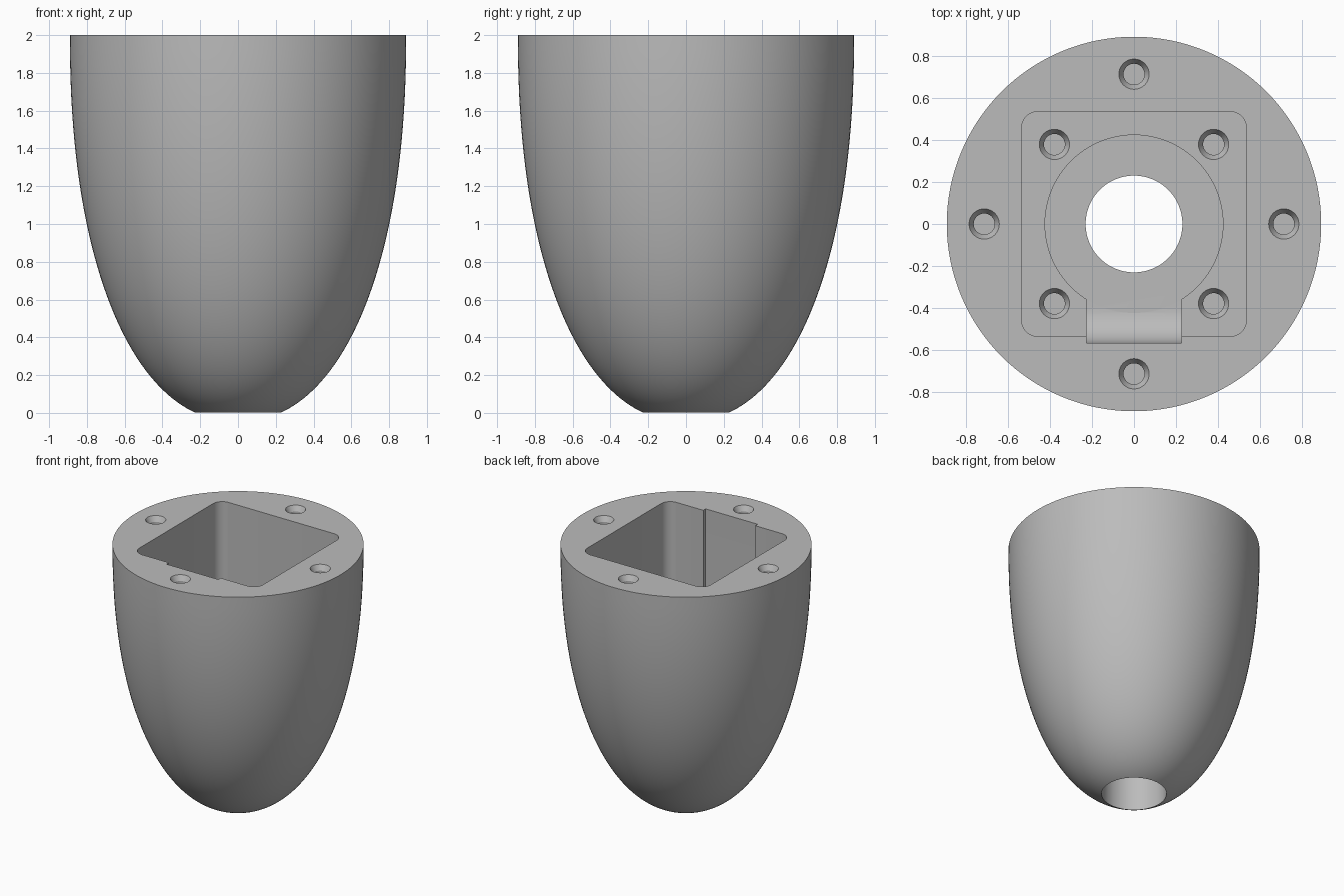
import bpy, bmesh, math

cube = bpy.data.objects.get("Cube")
if cube:
    bpy.data.objects.remove(cube, do_unlink=True)

grey = bpy.data.materials.new("plain_grey")
grey.use_nodes = True
grey.diffuse_color = (0.5, 0.5, 0.5, 1)
grey.node_tree.nodes["Principled BSDF"].inputs["Base Color"].default_value = grey.diffuse_color

RADIUS, HEIGHT, BORE = 0.89, 2.0, 0.23
POCKET_Z, RECESS_Z = 0.95, 0.65
TOP = HEIGHT + 0.1


def add_object(name, bm):
    bmesh.ops.recalc_face_normals(bm, faces=bm.faces)
    mesh = bpy.data.meshes.new(name)
    bm.to_mesh(mesh)
    bm.free()
    mesh.materials.append(grey)
    obj = bpy.data.objects.new(name, mesh)
    bpy.context.collection.objects.link(obj)
    return obj


def lathe(name, profile, sides, x=0, y=0):
    """Solid of revolution from (radius, z) pairs, capped at both ends."""
    bm = bmesh.new()
    rings = []
    for r, z in profile:
        angles = [2 * math.pi * i / sides for i in range(sides)]
        rings.append([bm.verts.new((x + r * math.cos(a), y + r * math.sin(a), z)) for a in angles])
    for low, high in zip(rings, rings[1:]):
        for i in range(sides):
            j = (i + 1) % sides
            bm.faces.new((low[i], low[j], high[j], high[i]))
    bm.faces.new(rings[0])
    bm.faces.new(rings[-1])
    return add_object(name, bm)


def prism(name, outline, offset):
    """Solid made by sliding a planar outline along an offset."""
    bm = bmesh.new()
    face = bm.faces.new([bm.verts.new(p) for p in outline])
    new = bmesh.ops.extrude_face_region(bm, geom=[face])["geom"]
    verts = [v for v in new if isinstance(v, bmesh.types.BMVert)]
    bmesh.ops.translate(bm, vec=offset, verts=verts)
    return add_object(name, bm)


# Bullet-shaped outer body
def body_radius(z):
    n = 2.2
    return RADIUS * (1 - ((HEIGHT - z) / 2.045) ** n) ** (1 / n)


steps = 40
profile = [(body_radius(z), z) for z in (HEIGHT * (i / steps) ** 1.7 for i in range(steps + 1))]
body = lathe("housing_body", profile, 128)

# Square pocket with rounded corners
half, corner = 0.535, 0.08
outline = []
for k in range(4):
    mid = math.pi / 4 + k * math.pi / 2
    cx = math.copysign(half - corner, math.cos(mid))
    cy = math.copysign(half - corner, math.sin(mid))
    for i in range(9):
        a = k * math.pi / 2 + i * math.pi / 16
        outline.append((cx + corner * math.cos(a), cy + corner * math.sin(a), POCKET_Z))
cutters = [prism("pocket_cutter", outline, (0, 0, TOP - POCKET_Z))]

# Round recess below the pocket and the through bore
cutters.append(lathe("recess_cutter", [(0.423, RECESS_Z), (0.423, POCKET_Z + 0.1)], 96))
cutters.append(lathe("bore_cutter", [(BORE, -0.1), (BORE, RECESS_Z + 0.1)], 96))

# Cable channel with a curved lower end, open at the rim
bend, back = 0.165, -0.565
channel = [(-0.225, 0, TOP), (-0.225, 0, RECESS_Z)]
for i in range(13):
    a = i * math.pi / 24
    channel.append((-0.225, back + bend - bend * math.sin(a), RECESS_Z + bend - bend * math.cos(a)))
channel.append((-0.225, back, TOP))
cutters.append(prism("channel_cutter", channel, (0.45, 0, 0)))


# Countersunk screw holes in the rim and in the pocket floor
def screw_hole(name, x, y, z, depth):
    shape = [(0.05, z - depth), (0.05, z - 0.04), (0.072, z), (0.072, z + 0.02)]
    cutters.append(lathe(name, shape, 32, x, y))


for k in range(4):
    a = k * math.pi / 2
    screw_hole("rim_hole_cutter", 0.712 * math.cos(a), 0.712 * math.sin(a), HEIGHT, 0.3)
    b = a + math.pi / 4
    screw_hole("floor_hole_cutter", 0.535 * math.cos(b), 0.535 * math.sin(b), POCKET_Z, 0.25)

# Cut everything out of the body
bpy.context.view_layer.objects.active = body
body.select_set(True)
for cutter in cutters:
    cutter.hide_render = True
    cut = body.modifiers.new(cutter.name, "BOOLEAN")
    cut.operation = "DIFFERENCE"
    cut.solver = "EXACT"
    cut.object = cutter
    bpy.ops.object.modifier_apply(modifier=cut.name)
    bpy.data.objects.remove(cutter, do_unlink=True)

bpy.ops.object.shade_smooth_by_angle(angle=math.radians(25))
